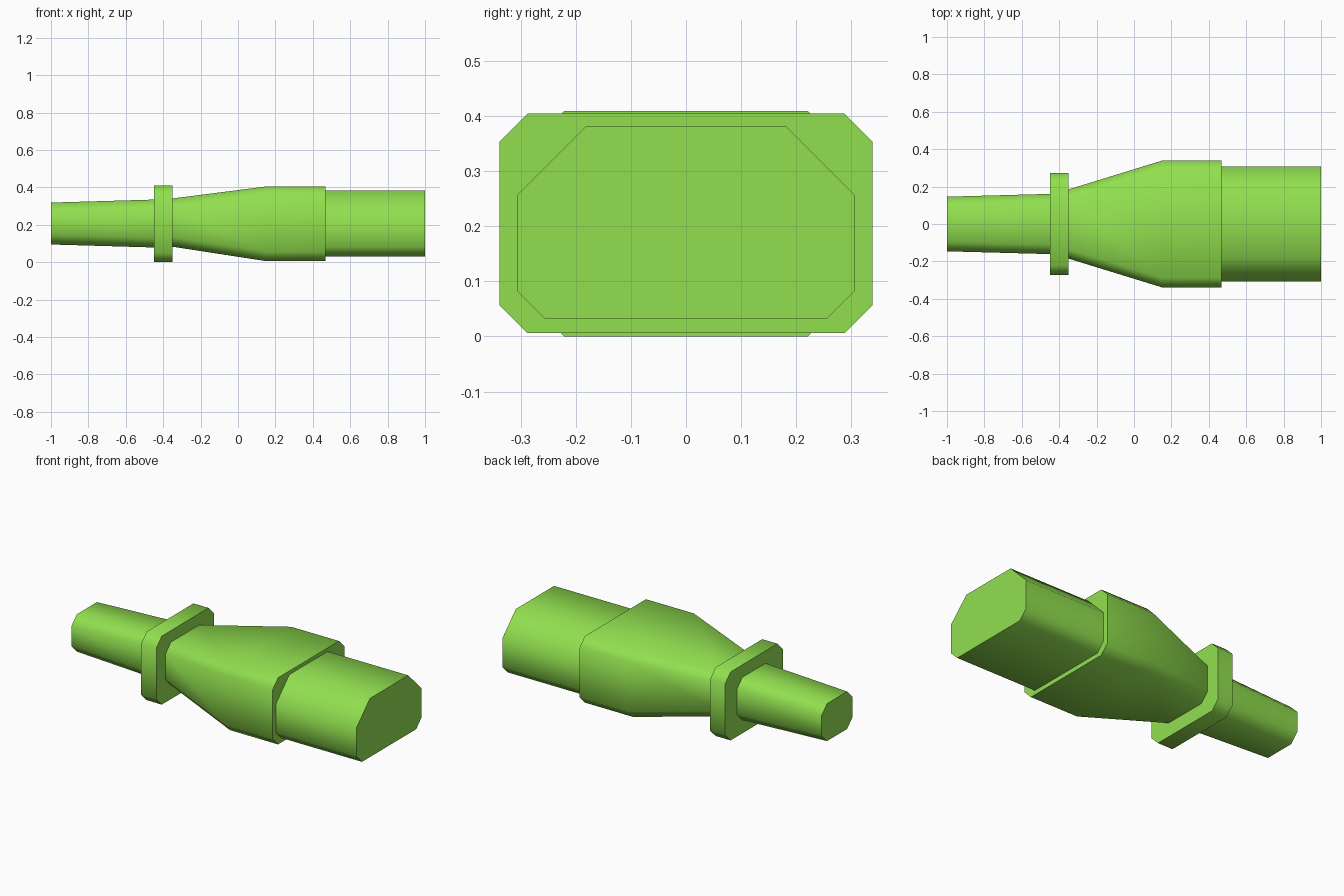
import bpy
import bmesh
import math

if "Cube" in bpy.data.objects:
    bpy.data.objects.remove(bpy.data.objects["Cube"])

green = bpy.data.materials.new("bright_green")
green.diffuse_color = (0.285, 0.74, 0.078, 1.0)
green.use_nodes = True
green.node_tree.nodes["Principled BSDF"].inputs["Base Color"].default_value = green.diffuse_color


def section(x, half_y, z0, z1, top=0.051, bottom=0.051):
    """Chamfered rectangle across the x axis, as eight points."""
    right = [(half_y - bottom, z0), (half_y, z0 + bottom),
             (half_y, z1 - top), (half_y - top, z1)]
    left = [(-y, z) for y, z in reversed(right)]
    return [(x, y, z) for y, z in right + left]


def loft(name, sections):
    """Skin a row of sections and cap both ends."""
    bm = bmesh.new()
    rings = [[bm.verts.new(p) for p in s] for s in sections]
    for a, b in zip(rings, rings[1:]):
        for i in range(8):
            j = (i + 1) % 8
            bm.faces.new((a[i], a[j], b[j], b[i]))
    bm.faces.new(rings[0])
    bm.faces.new(rings[-1])
    bmesh.ops.recalc_face_normals(bm, faces=bm.faces[:])
    mesh = bpy.data.meshes.new(name)
    bm.to_mesh(mesh)
    bm.free()
    mesh.materials.append(green)
    obj = bpy.data.objects.new(name, mesh)
    bpy.context.collection.objects.link(obj)
    bpy.ops.object.select_all(action='DESELECT')
    obj.select_set(True)
    bpy.context.view_layer.objects.active = obj
    bpy.ops.object.shade_smooth_by_angle(angle=math.radians(55))
    return obj


# Slim tapered stem
loft("stem", [section(-1.0, 0.146, 0.095, 0.319),
              section(-0.45, 0.161, 0.079, 0.335)])

# Thin raised collar
loft("collar", [section(-0.45, 0.272, 0.0, 0.41),
                section(-0.35, 0.272, 0.0, 0.41)])

# Flared main body
loft("body", [section(-0.35, 0.185, 0.083, 0.341),
              section(0.15, 0.339, 0.006, 0.405),
              section(0.467, 0.339, 0.006, 0.405)])

# Wide end plug with larger upper chamfers
loft("end_plug", [section(0.467, 0.307, 0.032, 0.383, top=0.126),
                  section(1.0, 0.307, 0.032, 0.383, top=0.126)])
